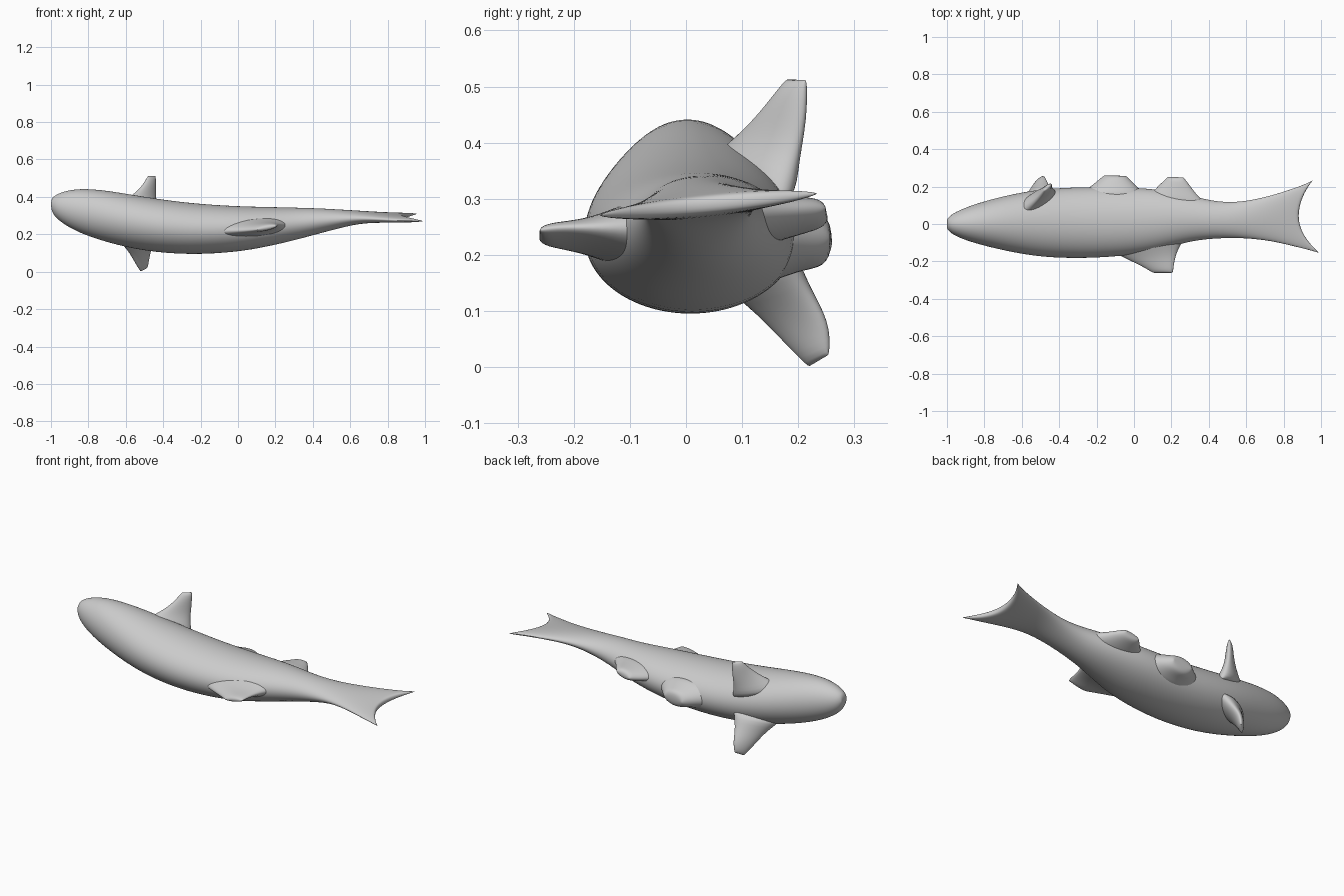
import bpy
import math
from mathutils import Vector

cube = bpy.data.objects.get("Cube")
if cube:
    bpy.data.objects.remove(cube, do_unlink=True)

grey = bpy.data.materials.new("plain grey")
grey.use_nodes = True
grey.diffuse_color = (0.6, 0.6, 0.6, 1)
bsdf = grey.node_tree.nodes["Principled BSDF"]
bsdf.inputs["Base Color"].default_value = (0.6, 0.6, 0.6, 1)
bsdf.inputs["Roughness"].default_value = 0.6


def skin(name, rings):
    """Bridge equal rings into a closed, smooth, subdivided object."""
    n = len(rings[0])
    verts = [p for ring in rings for p in ring]
    faces = []
    for r in range(len(rings) - 1):
        a, b = r * n, (r + 1) * n
        for i in range(n):
            j = (i + 1) % n
            faces.append((a + i, a + j, b + j, b + i))
    # close both ends with strips running across the ring
    for base, flip in ((0, True), ((len(rings) - 1) * n, False)):
        for i in range(n // 2):
            quad = [i, i + 1, n - i - 1, (n - i) % n]
            quad = [base + k for k in dict.fromkeys(quad)]
            faces.append(tuple(reversed(quad)) if flip else tuple(quad))
    mesh = bpy.data.meshes.new(name)
    mesh.from_pydata(verts, [], faces)
    mesh.materials.append(grey)
    obj = bpy.data.objects.new(name, mesh)
    bpy.context.collection.objects.link(obj)
    # consistent outward normals
    bpy.ops.object.select_all(action='DESELECT')
    obj.select_set(True)
    bpy.context.view_layer.objects.active = obj
    bpy.ops.object.mode_set(mode='EDIT')
    bpy.ops.mesh.select_all(action='SELECT')
    bpy.ops.mesh.normals_make_consistent(inside=False)
    bpy.ops.object.mode_set(mode='OBJECT')
    bpy.ops.object.shade_smooth()
    sub = obj.modifiers.new("smooth", 'SUBSURF')
    sub.levels = sub.render_levels = 2
    return obj


def body_ring(x, y0, y1, z0, z1, sweep=0.0, tilt=0.0, n=28):
    """Oval cross-section; sweep pushes the side edges back for the tail fork."""
    yc, hy, zc, hz = (y0 + y1) / 2, (y1 - y0) / 2, (z0 + z1) / 2, (z1 - z0) / 2
    ring = []
    for i in range(n):
        c, s = math.cos(2 * math.pi * i / n), math.sin(2 * math.pi * i / n)
        back = sweep * c * c * (1 if c > 0 else 1.45)
        ring.append((x + back, yc + hy * c, zc + hz * s + tilt * hy * c))
    return ring


def fin(name, sections, n=12):
    """Loft sections of (leading point, trailing point, half thickness)."""
    lead = [Vector(s[0]) for s in sections]
    trail = [Vector(s[1]) for s in sections]
    span = (lead[-1] + trail[-1]) - (lead[0] + trail[0])
    rings = []
    for a, b, s in zip(lead, trail, sections):
        mid, u = (a + b) / 2, (b - a) / 2
        v = u.cross(span).normalized() * s[2]
        rings.append([mid + u * math.cos(t) + v * math.sin(t)
                      for t in (2 * math.pi * i / n for i in range(n))])
    return skin(name, rings)


# Body, narrowing into the flat forked tail: x, y range, z range, sweep, tilt
stations = [
    (-1.00, -0.022, 0.022, 0.335, 0.385),
    (-0.985, -0.045, 0.045, 0.300, 0.405),
    (-0.94, -0.072, 0.072, 0.258, 0.428),
    (-0.85, -0.104, 0.108, 0.207, 0.447),
    (-0.70, -0.142, 0.150, 0.155, 0.436),
    (-0.50, -0.180, 0.190, 0.108, 0.400),
    (-0.25, -0.186, 0.200, 0.088, 0.365),
    (0.00, -0.168, 0.196, 0.105, 0.350),
    (0.15, -0.135, 0.184, 0.132, 0.347),
    (0.30, -0.092, 0.155, 0.167, 0.343),
    (0.42, -0.078, 0.122, 0.200, 0.340),
    (0.54, -0.074, 0.115, 0.232, 0.333, 0.0, 0.03),
    (0.65, -0.080, 0.132, 0.258, 0.326, 0.0, 0.06),
    (0.75, -0.097, 0.160, 0.264, 0.318, 0.01, 0.09),
    (0.82, -0.122, 0.190, 0.267, 0.312, 0.03, 0.1),
    (0.86, -0.142, 0.215, 0.270, 0.308, 0.06, 0.1),
    (0.88, -0.158, 0.238, 0.275, 0.305, 0.08, 0.1),
]
skin("body_and_tail", [body_ring(*s) for s in stations])

# Back fin
fin("dorsal_fin", [
    ((-0.22, -0.08, 0.215), (0.30, -0.05, 0.25), 0.08),
    ((-0.15, -0.135, 0.215), (0.25, -0.12, 0.25), 0.05),
    ((-0.06, -0.18, 0.215), (0.225, -0.18, 0.25), 0.028),
    ((0.05, -0.23, 0.22), (0.215, -0.23, 0.25), 0.02),
    ((0.10, -0.262, 0.225), (0.21, -0.262, 0.245), 0.014),
])

# Paired side fins
fin("left_pectoral_fin", [
    ((-0.66, 0.03, 0.35), (-0.41, 0.18, 0.29), 0.07),
    ((-0.58, 0.08, 0.40), (-0.44, 0.20, 0.37), 0.034),
    ((-0.515, 0.13, 0.45), (-0.44, 0.215, 0.44), 0.022),
    ((-0.48, 0.18, 0.515), (-0.44, 0.215, 0.515), 0.014),
])
fin("right_pectoral_fin", [
    ((-0.66, 0.05, 0.18), (-0.41, 0.17, 0.22), 0.07),
    ((-0.59, 0.11, 0.115), (-0.46, 0.215, 0.145), 0.034),
    ((-0.555, 0.165, 0.055), (-0.475, 0.258, 0.08), 0.022),
    ((-0.52, 0.22, -0.002), (-0.485, 0.255, 0.02), 0.014),
])

# Belly fins
fin("pelvic_fin", [
    ((-0.36, 0.12, 0.225), (0.10, 0.12, 0.235), 0.10),
    ((-0.25, 0.19, 0.225), (0.03, 0.19, 0.235), 0.065),
    ((-0.20, 0.23, 0.22), (-0.01, 0.23, 0.23), 0.052),
    ((-0.16, 0.262, 0.22), (-0.04, 0.258, 0.23), 0.04),
])
fin("anal_fin", [
    ((0.04, 0.10, 0.25), (0.42, 0.08, 0.275), 0.06),
    ((0.10, 0.18, 0.255), (0.335, 0.16, 0.28), 0.04),
    ((0.15, 0.225, 0.26), (0.295, 0.215, 0.285), 0.03),
    ((0.18, 0.254, 0.265), (0.265, 0.25, 0.285), 0.022),
])
